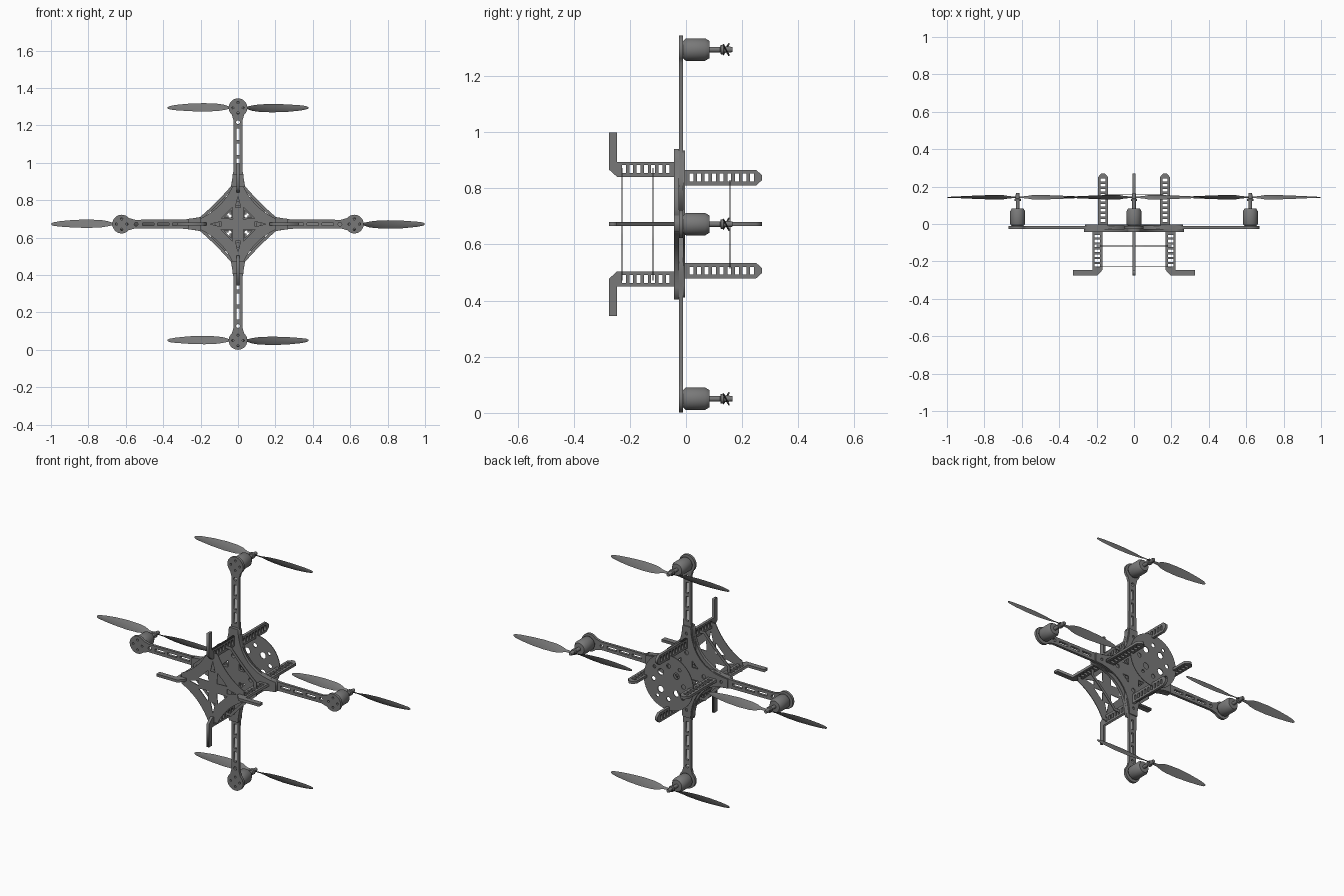
import bpy, bmesh, math
from mathutils import Matrix, Vector

if "Cube" in bpy.data.objects:
    bpy.data.objects.remove(bpy.data.objects["Cube"])

CZ = 0.6725          # height of the hub centre
MOTOR_R = 0.622      # distance from hub centre to each motor

grey = bpy.data.materials.new("dark grey")
grey.use_nodes = True
grey.diffuse_color = (0.19, 0.19, 0.19, 1)
grey.node_tree.nodes["Principled BSDF"].inputs["Base Color"].default_value = (0.19, 0.19, 0.19, 1)


def add_object(name, mesh, matrix, smooth=False):
    mesh.transform(matrix)
    mesh.materials.clear()
    mesh.materials.append(grey)
    ob = bpy.data.objects.new(name, mesh)
    bpy.context.collection.objects.link(ob)
    if smooth:
        bpy.ops.object.select_all(action="DESELECT")
        ob.select_set(True)
        bpy.context.view_layer.objects.active = ob
        bpy.ops.object.shade_smooth_by_angle(angle=math.radians(35))
    return ob


def plate(name, loops, thickness, matrix):
    """Flat sheet: the first loop is the outline, the others are holes."""
    cu = bpy.data.curves.new(name, "CURVE")
    cu.dimensions, cu.fill_mode, cu.extrude = "2D", "BOTH", thickness / 2
    for loop in loops:
        sp = cu.splines.new("POLY")
        sp.points.add(len(loop) - 1)
        for p, (x, y) in zip(sp.points, loop):
            p.co = (x, y, 0, 1)
        sp.use_cyclic_u = True
    tmp = bpy.data.objects.new(name + "_curve", cu)
    bpy.context.collection.objects.link(tmp)
    deps = bpy.context.evaluated_depsgraph_get()
    mesh = bpy.data.meshes.new_from_object(tmp.evaluated_get(deps))
    bpy.data.objects.remove(tmp)
    return add_object(name, mesh, matrix)


def facing(y, angle=0):
    """Drawing plane parallel to the front at depth y, turned about the hub."""
    base = Matrix(((1, 0, 0, 0), (0, 0, -1, y), (0, 1, 0, CZ), (0, 0, 0, 1)))
    return base @ Matrix.Rotation(angle, 4, "Z")


def upright(angle):
    """Drawing plane holding a radial direction and the y axis."""
    c, s = math.cos(angle), math.sin(angle)
    return Matrix(((c, 0, -s, 0), (0, 1, 0, 0), (s, 0, c, CZ), (0, 0, 0, 1)))


def circle(cx, cy, r, n=24):
    return [(cx + r * math.cos(i * math.tau / n), cy + r * math.sin(i * math.tau / n)) for i in range(n)]


def box(x0, x1, y0, y1):
    return [(x0, y0), (x1, y0), (x1, y1), (x0, y1)]


def turned(loop, k):
    c, s = round(math.cos(k * math.pi / 2)), round(math.sin(k * math.pi / 2))
    return [(c * x - s * y, s * x + c * y) for x, y in loop]


def star(tip, half, waist, n=10):
    """Four-pointed outline with concave sides between blunt tips."""
    a, b = Vector((tip, half)), Vector((half, tip))
    mid = Vector((2 * waist, 2 * waist)) - (a + b) / 2
    side = []
    for i in range(n + 1):
        t = i / n
        side.append(tuple(a * (1 - t) ** 2 + mid * 2 * t * (1 - t) + b * t * t))
    return [p for k in range(4) for p in turned(side, k)]


def four(loop):
    return [turned(loop, k) for k in range(4)]


# Hub plates clamping the arms, and the thin equipment decks
triangle = [(0.035, 0.035), (0.075, 0.035), (0.035, 0.075)]
hub_holes = four(triangle) + four(circle(0.11, 0, 0.012)) + four(circle(0.22, 0, 0.008))
plate("front_hub_plate", [star(0.268, 0.028, 0.095)] + hub_holes, 0.017, facing(-0.034))
plate("rear_hub_plate", [star(0.262, 0.026, 0.09)] + hub_holes, 0.006, facing(-0.007))
deck_holes = four([(0.028, 0.028), (0.09, 0.03), (0.03, 0.09)]) + four(
    [(0.09, 0.014), (0.09, -0.014), (0.15, 0)])
plate("front_deck", [star(0.2, 0.03, 0.1)] + deck_holes, 0.004, facing(-0.228))
plate("middle_deck", [star(0.2, 0.04, 0.117), star(0.183, 0.034, 0.106)], 0.004, facing(-0.117))
disc_holes = four(circle(0.05, 0.05, 0.018)) + four(circle(0.095, 0, 0.012)) + four(circle(0.09, 0.07, 0.009))
plate("rear_disc", [circle(0, 0, 0.158, 64)] + disc_holes, 0.004, facing(0.157))

# Arm outline: flared root, straight beam, round motor mount
half_arm = [(0.05, 0.045), (0.17, 0.045), (0.21, 0.036), (0.28, 0.025), (0.55, 0.023), (0.575, 0.03)]
mount = [(MOTOR_R + 0.05 * math.cos(a), 0.05 * math.sin(a))
         for a in (math.radians(140 - i * 10) for i in range(29))]
arm_outline = half_arm + mount + [(x, -y) for x, y in reversed(half_arm)]
arm_holes = [box(r, r + 0.06, -0.007, 0.007) for r in (0.29, 0.37, 0.45)]
arm_holes += [circle(0.545, 0, 0.01, 16)]
arm_holes += [circle(MOTOR_R + x, y, 0.006, 12) for x, y in ((0.028, 0), (-0.028, 0), (0, 0.028), (0, -0.028))]

# Landing leg with outward foot, and slotted mounting rail
leg = [(0.168, -0.03), (0.168, -0.245), (0.195, -0.275), (0.327, -0.275),
       (0.327, -0.245), (0.222, -0.245), (0.222, -0.03)]
leg_slots = [box(0.182, 0.21, y, y + 0.014) for y in (-0.228 + 0.026 * i for i in range(7))]
rail = [(0.138, -0.02), (0.193, -0.02), (0.193, 0.25), (0.175, 0.27), (0.156, 0.27), (0.138, 0.25)]
rail_slots = [box(0.152, 0.18, y, y + 0.014) for y in (0.012 + 0.027 * i for i in range(9))]


def lathe(name, profile, matrix, n=32):
    bm = bmesh.new()
    rings = [[bm.verts.new((x, y, h)) for x, y in circle(0, 0, r, n)] for r, h in profile]
    for a, b in zip(rings, rings[1:]):
        for i in range(n):
            bm.faces.new((a[i], a[(i + 1) % n], b[(i + 1) % n], b[i]))
    bm.faces.new(rings[0][::-1])
    bm.faces.new(rings[-1])
    mesh = bpy.data.meshes.new(name)
    bm.to_mesh(mesh)
    bm.free()
    return add_object(name, mesh, matrix, True)


def propeller(name, matrix):
    """Two twisted blades lofted from lens sections, along local x."""
    bm = bmesh.new()
    # distance, chord, chord centre, twist in degrees
    stations = [(0.008, 0.012, 0, 50), (0.045, 0.016, 0, 45), (0.075, 0.036, -0.002, 38),
                (0.11, 0.046, -0.002, 32), (0.18, 0.05, -0.002, 25), (0.26, 0.043, -0.002, 20),
                (0.33, 0.03, -0.001, 16), (0.365, 0.019, 0, 14), (0.376, 0.008, 0, 14)]
    lens = [(-0.5, 0), (-0.2, 1), (0.2, 0.9), (0.5, 0), (0.2, -0.6), (-0.2, -0.6)]
    for side in (1, -1):
        rings = []
        for d, chord, centre, twist in stations:
            c, s = math.cos(math.radians(twist)), math.sin(math.radians(twist))
            ring = []
            for u, w in lens:
                u, w = u * chord, w * 0.0025
                ring.append(bm.verts.new((side * d, side * (centre + u * c - w * s), u * s + w * c)))
            rings.append(ring)
        for a, b in zip(rings, rings[1:]):
            for i in range(6):
                j = (i + 1) % 6
                bm.faces.new((a[i], a[j], b[j], b[i]))
        bm.faces.new(rings[0])
        bm.faces.new(rings[-1])
    bmesh.ops.recalc_face_normals(bm, faces=bm.faces)
    mesh = bpy.data.meshes.new(name)
    bm.to_mesh(mesh)
    bm.free()
    return add_object(name, mesh, matrix, True)


motor_profile = [(0.03, -0.011), (0.039, -0.002), (0.04, 0.0), (0.04, 0.068), (0.031, 0.083), (0.01, 0.084),
                 (0.01, 0.122), (0.017, 0.124), (0.017, 0.134), (0.011, 0.136), (0.011, 0.152),
                 (0.009, 0.165)]

# Four identical quarters
for k, place in enumerate(("left", "top", "right", "bottom")):
    angle = k * math.pi / 2
    plate(place + "_arm", [arm_outline] + arm_holes, 0.015, facing(-0.018, angle))
    plate(place + "_leg", [leg] + leg_slots, 0.015, upright(angle))
    plate(place + "_rail", [rail] + rail_slots, 0.015, upright(angle))
    x, z = MOTOR_R * math.cos(angle), CZ + MOTOR_R * math.sin(angle)
    # local z of the turned parts points to +y
    to_rear = Matrix.Translation((x, 0, z)) @ Matrix.Rotation(-math.pi / 2, 4, "X")
    lathe(place + "_motor", motor_profile, to_rear)
    # local y becomes up and the blade height is mirrored to set the pitch direction
    spin = Matrix(((1, 0, 0, x), (0, 0, -1, 0.143), (0, 1, 0, z), (0, 0, 0, 1)))
    propeller(place + "_propeller", spin)
